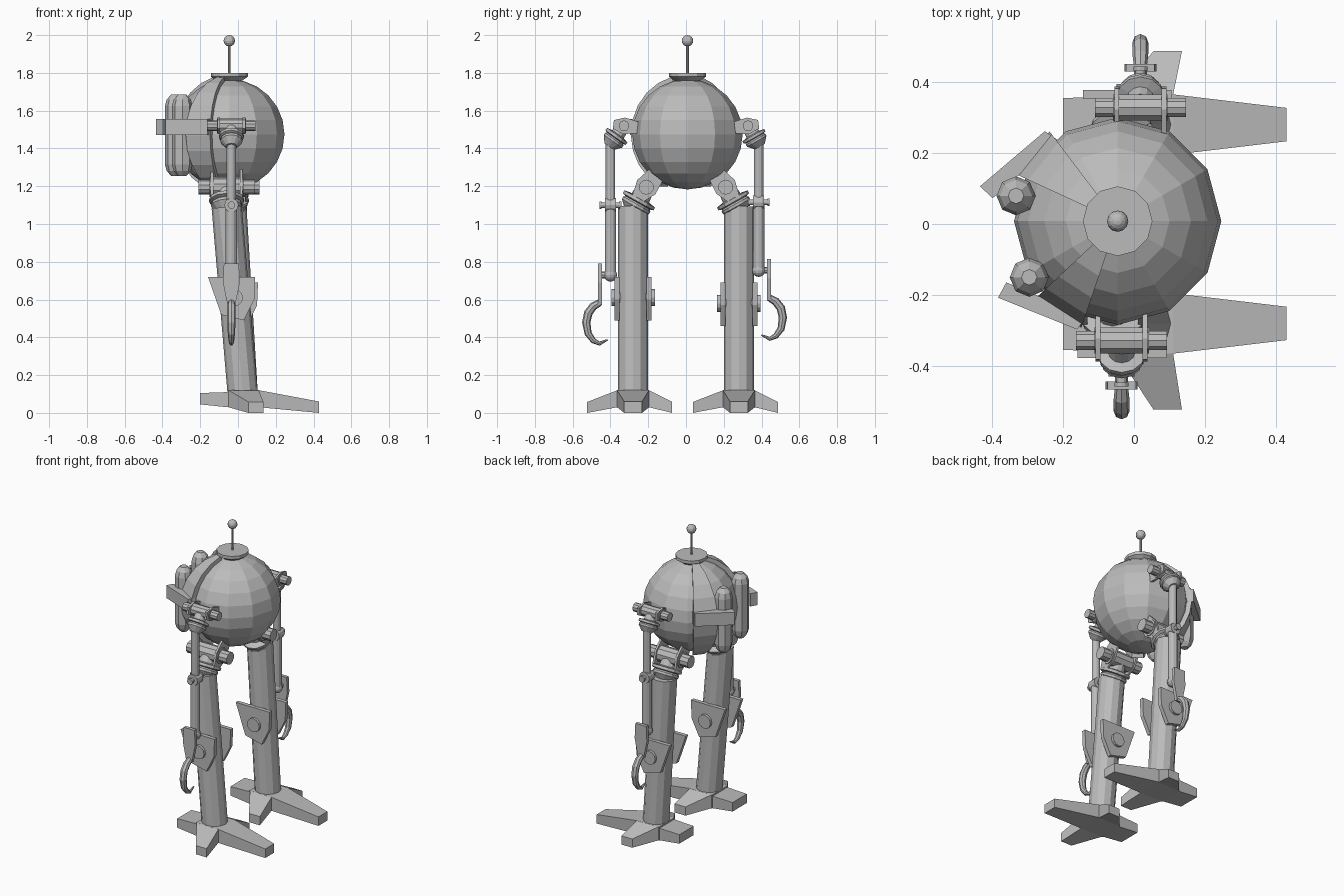
import bpy, bmesh
from math import sin, cos, pi, radians
from mathutils import Vector as V

cube = bpy.data.objects.get("Cube")
if cube:
    bpy.data.objects.remove(cube)

metal = bpy.data.materials.new("grey_metal")
metal.use_nodes = True
GREY = (0.5, 0.5, 0.5, 1)
metal.diffuse_color = GREY
metal.node_tree.nodes["Principled BSDF"].inputs["Base Color"].default_value = GREY


def finish(bm, name):
    bmesh.ops.recalc_face_normals(bm, faces=bm.faces)
    mesh = bpy.data.meshes.new(name)
    bm.to_mesh(mesh)
    bm.free()
    mesh.materials.append(metal)
    obj = bpy.data.objects.new(name, mesh)
    bpy.context.collection.objects.link(obj)
    return obj


def loft(name, rings):
    """Skin a closed body through rings of equal point count."""
    bm = bmesh.new()
    rows = [[bm.verts.new(p) for p in ring] for ring in rings]
    n = len(rows[0])
    for a, b in zip(rows, rows[1:]):
        for i in range(n):
            j = (i + 1) % n
            bm.faces.new((a[i], a[j], b[j], b[i]))
    bm.faces.new(rows[0])
    bm.faces.new(rows[-1])
    return finish(bm, name)


def lathe(name, start, end, profile, seg=12):
    """Turned shape on an axis: profile holds (fraction along axis, radius)."""
    start, end = V(start), V(end)
    axis = (end - start).normalized()
    u = axis.cross(V((0, 1, 0)) if abs(axis.y) < 0.9 else V((0, 0, 1))).normalized()
    w = axis.cross(u)
    return loft(name, [[start.lerp(end, t) + r * (u * cos(2 * pi * i / seg) + w * sin(2 * pi * i / seg))
                        for i in range(seg)] for t, r in profile])


def tube(name, start, end, r, seg=12):
    return lathe(name, start, end, [(0, r), (1, r)], seg)


def prism(name, points, offset):
    return loft(name, [[V(p) for p in points], [V(p) + V(offset) for p in points]])


def ball(name, centre, r, seg, rings):
    bm = bmesh.new()
    bmesh.ops.create_uvsphere(bm, u_segments=seg, v_segments=rings, radius=r)
    bmesh.ops.translate(bm, verts=bm.verts, vec=centre)
    return finish(bm, name)


def joint(name, hub, end, size, half):
    """Hinge barrel along x, brackets toward the body, flared cup toward the limb."""
    hub, end = V(hub), V(end)
    x = V((1, 0, 0))
    lathe(name + "_barrel", hub - x * half, hub + x * half,
          [(0, size * .75), (.2, size * .75), (.2, size), (.8, size), (.8, size * .75), (1, size * .75)], 10)
    inward = (BODY - hub)
    inward.x = 0
    inward.normalize()
    side = inward.cross(x)
    for i, k in enumerate((-1, 1)):
        p = hub + x * (k * half * .52 - .007)
        prism(f"{name}_bracket_{i}", [p - inward * size * 1.5 + side * size * .6,
                                      p - inward * size * 1.5 - side * size * .6,
                                      p - side * size * 1.15, p + inward * size * 2 - side * size * .8,
                                      p + inward * size * 2 + side * size * .8, p + side * size * 1.15],
              x * .014)
    lathe(name + "_cup", hub, end, [(.15, size * .9), (.45, size), (.5, size * 1.75), (.62, size * 1.75),
                                    (.66, size * 1.4), (.72, size * 1.55), (.82, size * 1.55), (1.1, size * .8)])


# Body, top cap and antenna
BODY = V((-.046, .008, 1.475))
ball("body", BODY, .292, 12, 12)
top = BODY + V((0, 0, .285))
lathe("top_cap", top, top + V((0, 0, .04)), [(0, .07), (.5, .098), (1, .098)])
tube("antenna_rod", top, top + V((0, 0, .21)), .007, 8)
ball("antenna_ball", (BODY.x, BODY.y, 1.97), .03, 12, 8)


def polar(deg, r, z=0.0):
    """Point around the body, measured from its slightly turned back."""
    a = radians(189.2 + deg)
    return BODY + V((r * cos(a), r * sin(a), z))


# Curved straps, tanks and tank clamps on the back
for side, s in (("front", 1), ("back", -1)):
    rings = []
    for k in range(10):
        t = radians(16 + 15 * k)
        rings.append([polar(s * a, r * sin(t), r * cos(t))
                      for r, a in ((.262, 34), (.317, 34), (.317, 62), (.262, 62))])
    loft(side + "_strap", rings)
    base = polar(s * 23.2, .295)
    lathe(side + "_tank", base + V((0, 0, -.22)), base + V((0, 0, .21)),
          [(0, .022), (.06, .045), (.14, .055), (.86, .055), (.94, .045), (1, .022)], 8)
    outline = ((60.2, .326), (23.4, .4), (19.6, .358), (33, .31), (62.7, .285))
    prism(side + "_clamp", [polar(s * a, r, -.005) for a, r in outline], (0, 0, .085))


def arm(side, s, x, y, drop):
    elbow_z, wrist_z = 1.1 + drop * .6, .73 + drop
    shoulder, cuff = V((x, s * .328, 1.52)), V((x, y, 1.42))
    joint(side + "_shoulder", shoulder, cuff, .038, .128)
    elbow, wrist = V((x, y, elbow_z)), V((x, y, wrist_z))
    tube(side + "_upper_arm", cuff + V((0, 0, .04)), elbow, .025)
    tube(side + "_forearm", elbow, wrist, .03)
    lathe(side + "_elbow_pin", elbow - V((0, .058, 0)), elbow + V((0, .058, 0)),
          [(0, .02), (.1, .02), (.1, .014), (.25, .014), (.25, .037), (.75, .037),
           (.75, .014), (.9, .014), (.9, .02), (1, .02)])
    ball(side + "_wrist_ball", wrist, .035, 12, 8)
    # hand plate hanging outside the wrist
    hand = wrist + V((0, s * .055, 0))
    tube(side + "_wrist_pin", wrist, hand, .018, 8)
    shape = ((-.04, .06), (.04, .06), (.045, -.04), (.02, -.16), (-.02, -.16), (-.045, -.04))
    prism(side + "_hand_plate", [hand + V((a, -.011, b)) for a, b in shape], (0, .022, 0))
    # tapered hook curling inward
    path = [hand + V((0, s * a, b - .145)) for a, b in
            ((0, 0), (.035, -.02), (.062, -.055), (.073, -.106), (.063, -.165), (.035, -.203),
             (.003, -.218), (-.04, -.198))]
    radii = (.018, .022, .023, .022, .019, .015, .011, .004)
    rings = []
    for i, (p, r) in enumerate(zip(path, radii)):
        t = (path[min(i + 1, 7)] - path[max(i - 1, 0)]).normalized()
        u = V((1, 0, 0))
        w = t.cross(u)
        rings.append([p + r * (u * cos(pi * k / 4) + w * sin(pi * k / 4)) for k in range(8)])
    loft(side + "_hook", rings)


def leg(side, s, top_x, knee_z):
    y = s * .28
    upper, ankle = V((top_x, y, 1.09)), V((.025, y, .1))
    joint(side + "_hip", (top_x, s * .21, 1.195), upper + V((0, 0, -.02)), .053, .15)
    tube(side + "_leg", upper, ankle, .08)
    # knee axle between two shaped plates
    knee = upper.lerp(ankle, (1.09 - knee_z) / .99)
    tube(side + "_knee_axle", knee - V((0, .115, 0)), knee + V((0, .115, 0)), .045)
    shape = ((-.14, .11), (.11, .11), (.105, -.01), (.05, -.12), (-.07, -.09))
    for i, k in enumerate((-1, 1)):
        prism(f"{side}_knee_plate_{i}", [knee + V((a, k * .085 - .013, b)) for a, b in shape],
              (0, .026, 0))
    # foot block and four toes
    def end_x(x, half, low, high):
        return [V((x, y + a, z)) for a, z in ((-half, low), (half, low), (half, high), (-half, high))]

    def end_y(dy, x0, x1, low, high):
        return [V((x, y + dy, z)) for x, z in ((x0, low), (x1, low), (x1, high), (x0, high))]

    loft(side + "_foot_block", [end_x(-.055, .083, .03, .12), end_x(.11, .085, .03, .12)])
    loft(side + "_long_toe", [end_x(.11, .085, .03, .12), end_x(.43, .047, 0, .06)])
    loft(side + "_heel_toe", [end_x(-.055, .078, .03, .11), end_x(-.2, .075, .045, .105)])
    for i, (root, tip) in enumerate(((-.083, -.243), (.083, .207))):
        loft(f"{side}_side_toe_{i}", [end_y(root, -.05, .11, .03, .12), end_y(tip, .055, .135, 0, .058)])


arm("front", -1, -.035, -.4, 0)
arm("back", 1, .018, .385, .025)
leg("front", -1, -.06, .61)
leg("back", 1, -.035, .58)
